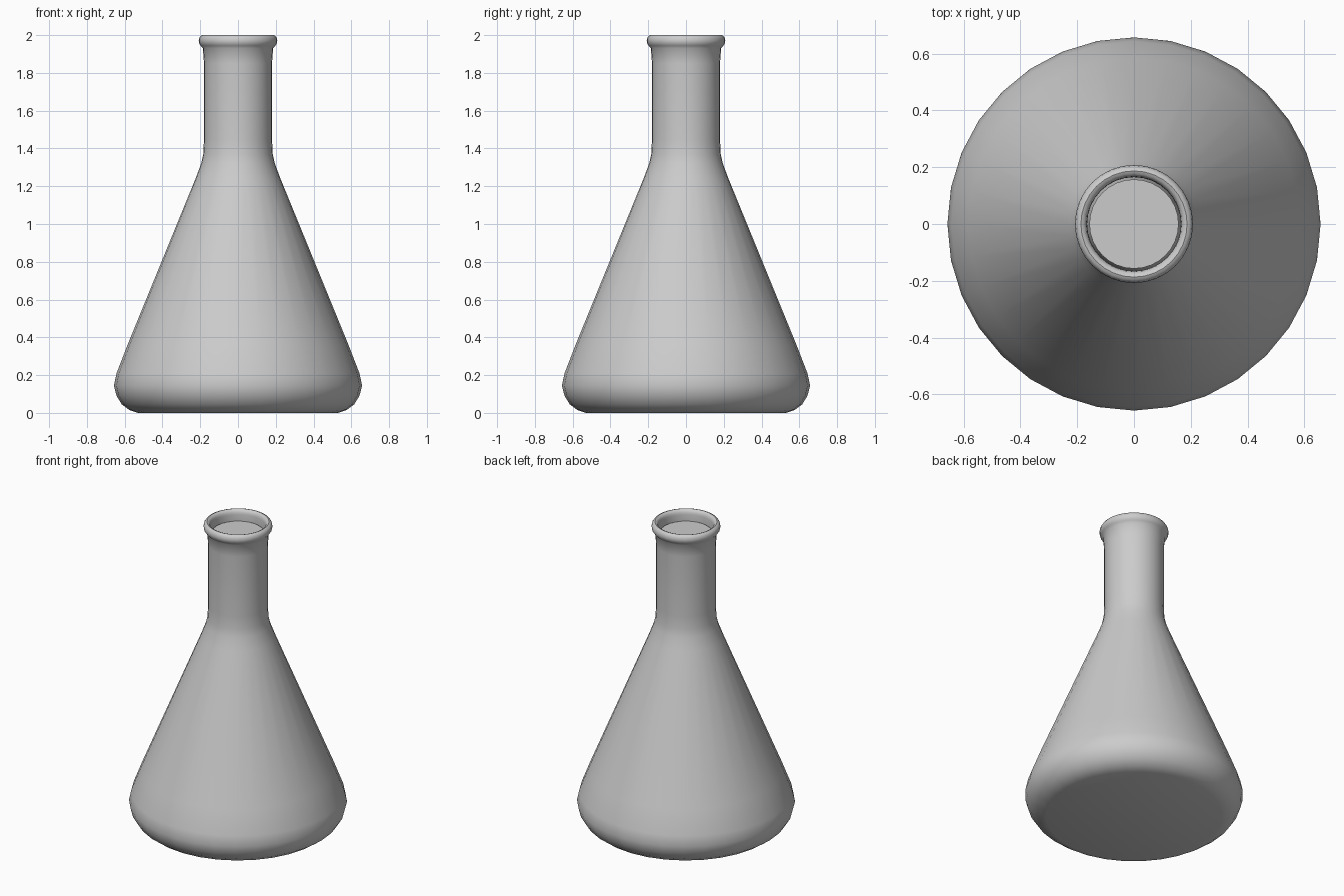
import bpy, math

cube = bpy.data.objects.get("Cube")
if cube:
    bpy.data.objects.remove(cube, do_unlink=True)

SEGMENTS = 32


def make_material(name, color):
    mat = bpy.data.materials.new(name)
    mat.use_nodes = True
    mat.diffuse_color = color
    mat.node_tree.nodes["Principled BSDF"].inputs["Base Color"].default_value = color
    return mat


def lathe(name, profile, mat, angle=40):
    """Spin a (radius, height) profile around z; radius 0 becomes a flat cap end."""
    verts, faces, rings = [], [], []
    for r, z in profile:
        start = len(verts)
        for i in range(SEGMENTS):
            a = 2 * math.pi * i / SEGMENTS
            verts.append((r * math.cos(a), r * math.sin(a), z))
        rings.append(range(start, start + SEGMENTS))
    for low, high in zip(rings, rings[1:]):
        for i in range(SEGMENTS):
            j = (i + 1) % SEGMENTS
            faces.append((low[i], low[j], high[j], high[i]))
    faces.append(tuple(reversed(rings[0])))
    faces.append(tuple(rings[-1]))
    mesh = bpy.data.meshes.new(name)
    mesh.from_pydata(verts, [], faces)
    mesh.materials.append(mat)
    obj = bpy.data.objects.new(name, mesh)
    bpy.context.collection.objects.link(obj)
    bpy.ops.object.select_all(action="DESELECT")
    obj.select_set(True)
    bpy.context.view_layer.objects.active = obj
    bpy.ops.object.shade_smooth_by_angle(angle=math.radians(angle))
    return obj


glass = make_material("grey glass", (0.6, 0.6, 0.6, 1))

# Outer wall: rounded base, cone, shoulder and neck
outer = [(0.53, 0), (0.575, 0.015), (0.615, 0.045), (0.643, 0.09), (0.657, 0.145),
         (0.643, 0.21), (0.585, 0.36), (0.225, 1.24), (0.195, 1.32), (0.184, 1.37),
         (0.18, 1.45), (0.18, 1.85), (0.186, 1.93)]

# Rolled lip around the mouth
lip = [(0.187 + 0.021 * math.cos(a), 1.97 + 0.03 * math.sin(a))
       for a in (math.radians(d) for d in range(-60, 181, 30))]

# Inner wall down to the cavity floor
inner = [(0.165, 1.93), (0.165, 1.4), (0.2, 1.24), (0.625, 0.2), (0.615, 0.1), (0.53, 0.03)]

lathe("flask", outer + lip + inner, glass)

# Contents filling the cavity, ending in a flat disc just under the lip
contents = [(0.5, 0.04), (0.59, 0.12), (0.6, 0.2), (0.18, 1.24), (0.157, 1.4), (0.157, 1.93)]
lathe("contents", contents, glass)
